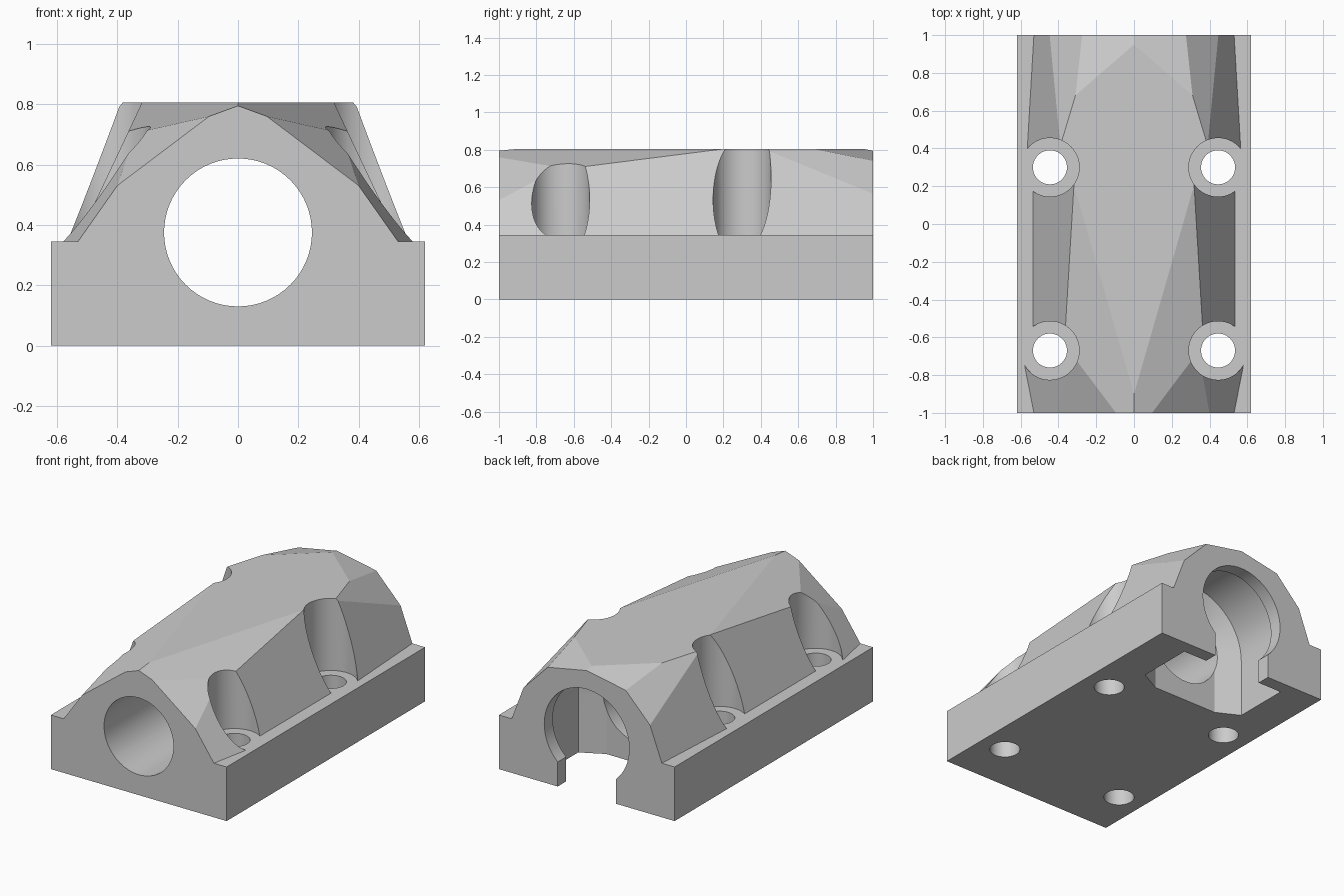
import bpy, bmesh, math
from mathutils import Vector

cube = bpy.data.objects.get("Cube")
if cube:
    bpy.data.objects.remove(cube, do_unlink=True)

grey = bpy.data.materials.new("plain grey")
grey.use_nodes = True
colour = (0.6, 0.6, 0.6, 1)
grey.diffuse_color = colour
grey.node_tree.nodes["Principled BSDF"].inputs["Base Color"].default_value = colour

SEAT = 0.345      # height of the flange the bolts sit on
TOP = 0.805
AXIS = 0.375      # height of the bore axis


def to_object(bm, name):
    bmesh.ops.recalc_face_normals(bm, faces=bm.faces)
    mesh = bpy.data.meshes.new(name)
    bm.to_mesh(mesh)
    bm.free()
    mesh.materials.append(grey)
    ob = bpy.data.objects.new(name, mesh)
    bpy.context.collection.objects.link(ob)
    return ob


def box(xs, ys, zs):
    bm = bmesh.new()
    for v in bmesh.ops.create_cube(bm, size=1)["verts"]:
        v.co = Vector([a + (b - a) * (c + 0.5) for (a, b), c in zip((xs, ys, zs), v.co)])
    return bm


def clip(bm, point, slope_x, slope_y, side=1, keep_below=True):
    """Cut by a sloped plane, mirrored in x when side is -1."""
    cut = bmesh.ops.bisect_plane(
        bm, geom=bm.verts[:] + bm.edges[:] + bm.faces[:], dist=1e-5,
        plane_co=(side * point[0], point[1], point[2]),
        plane_no=(-side * slope_x, -slope_y, 1),
        clear_outer=keep_below, clear_inner=not keep_below)
    edges = [e for e in cut["geom_cut"] if isinstance(e, bmesh.types.BMEdge)]
    if edges:
        bmesh.ops.contextual_create(bm, geom=edges)


def loft(sections, name):
    """Join equal-length closed rings of points and cap both ends."""
    bm = bmesh.new()
    rings = [[bm.verts.new(p) for p in s] for s in sections]
    n = len(rings[0])
    for r, s in zip(rings, rings[1:]):
        for i in range(n):
            j = (i + 1) % n
            bm.faces.new((r[i], r[j], s[j], s[i]))
    bm.faces.new(rings[0])
    bm.faces.new(rings[-1])
    return to_object(bm, name)


def turn(radius, n=64):
    return [(radius * math.cos(2 * math.pi * i / n), radius * math.sin(2 * math.pi * i / n))
            for i in range(n)]


def upright(x, y, radius, z0, z1, name):
    return loft([[(x + a, y + b, z) for a, b in turn(radius)] for z in (z0, z1)], name)


def lengthwise(radius, y0, y1, name):
    return loft([[(a, y, AXIS + b) for a, b in turn(radius)] for y in (y0, y1)], name)


def arch(y, r):
    pts = [(r * math.cos(math.pi * i / 32), y, AXIS + r * math.sin(math.pi * i / 32))
           for i in range(33)]
    return pts + [(-r, y, -0.1), (r, y, -0.1)]


def combine(target, tool, operation):
    mod = target.modifiers.new(tool.name, "BOOLEAN")
    mod.object, mod.operation, mod.solver = tool, operation, "EXACT"
    bpy.context.view_layer.objects.active = target
    bpy.ops.object.modifier_apply(modifier=mod.name)
    bpy.data.objects.remove(tool, do_unlink=True)


# Faceted upper housing
bm = box((-0.6, 0.6), (-1, 1), (0.2, TOP))
facets = [
    ((0, -0.9, TOP), -0.365, 0.105),        # long front slopes
    ((0.095, -1, 0.76), -0.754, 0.398),     # front corners
    ((0.53, -1, SEAT), -1.42, 0.278),       # front flanks
    ((0, 0.95, TOP), -0.19, -0.219),        # shallow rear slopes
    ((0.31, 0.68, TOP), -1.03, -0.31),      # rear shoulders
    ((0.53, 1, SEAT), -2.64, -0.154),       # rear flanks
]
for side in (1, -1):
    for point, sx, sy in facets:
        clip(bm, point, sx, sy, side)
housing = to_object(bm, "housing")

# Slimmer flanks between the bolt pockets
for side in (1, -1):
    bm = box(sorted((side * 0.2, side * 0.8)), (-0.67, 0.3), (0.1, 1))
    clip(bm, (0.535, 0, SEAT), -2.12, 0, side, keep_below=False)
    combine(housing, to_object(bm, "flank_cutter"), "DIFFERENCE")

# Flanged base block
combine(housing, to_object(box((-0.62, 0.62), (-1, 1), (0, SEAT)), "base"), "UNION")

# Bolt pockets and through holes
for x in (-0.445, 0.445):
    for y in (-0.67, 0.3):
        combine(housing, upright(x, y, 0.155, SEAT, 1, "pocket_cutter"), "DIFFERENCE")
        combine(housing, upright(x, y, 0.09, -0.1, 1, "hole_cutter"), "DIFFERENCE")

# Arched rear chamber open at the bottom, with a tapered inner end
chamber = loft([arch(0.475, 0.23), arch(0.55, 0.375), arch(0.915, 0.375)], "chamber_cutter")
combine(housing, chamber, "DIFFERENCE")

# Main bore, rear opening and the slot beneath it
combine(housing, lengthwise(0.245, -1.1, 0.6, "bore_cutter"), "DIFFERENCE")
combine(housing, lengthwise(0.30, 0.8, 1.1, "opening_cutter"), "DIFFERENCE")
slot = to_object(box((-0.205, 0.205), (0.8, 1.1), (-0.1, AXIS)), "slot_cutter")
combine(housing, slot, "DIFFERENCE")

# Smooth the bores, keep the facets crisp
bpy.ops.object.select_all(action="DESELECT")
housing.select_set(True)
bpy.context.view_layer.objects.active = housing
bpy.ops.object.shade_smooth_by_angle(angle=math.radians(10))
